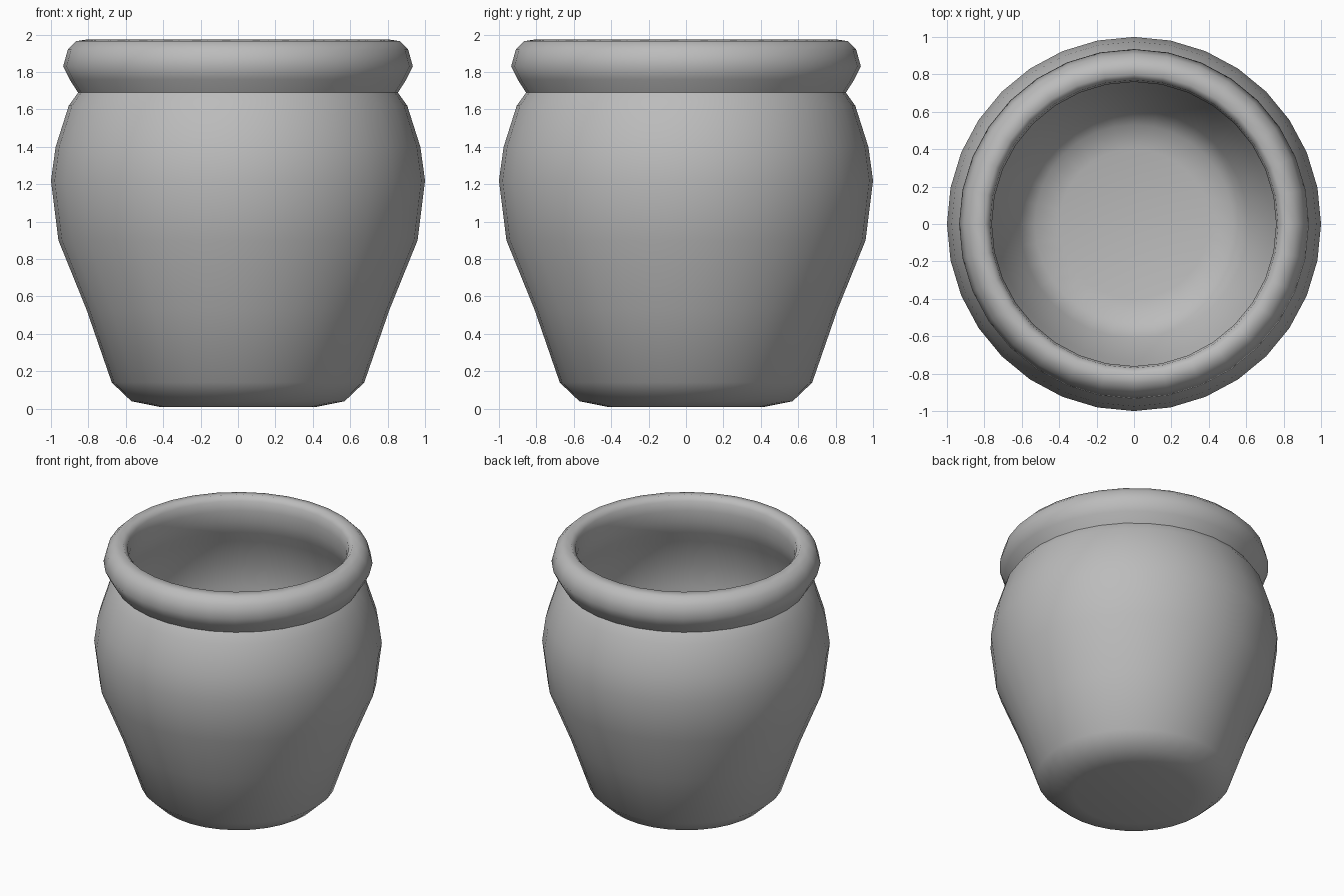
import bpy, bmesh, math
from mathutils import Vector

cube = bpy.data.objects.get("Cube")
if cube:
    bpy.data.objects.remove(cube, do_unlink=True)

# Plain grey clay
clay = bpy.data.materials.new("grey_clay")
clay.use_nodes = True
colour = (0.5, 0.5, 0.5, 1)
clay.diffuse_color = colour
clay.node_tree.nodes["Principled BSDF"].inputs["Base Color"].default_value = colour

# Profile (radius, height): base, belly, neck, rounded rim, then inner wall and floor
outside = [(0, 0.01), (0.42, 0.01), (0.57, 0.04), (0.675, 0.14), (0.81, 0.53),
           (0.96, 0.9), (1, 1.22), (0.975, 1.4), (0.905, 1.62), (0.855, 1.69)]
rim = [(0.9, 1.76), (0.935, 1.83), (0.91, 1.92), (0.865, 1.965), (0.8, 1.975),
       (0.77, 1.94), (0.76, 1.87), (0.765, 1.78)]
inside = [(0.79, 1.69), (0.84, 1.6), (0.9, 1.4), (0.92, 1.22), (0.88, 0.92),
          (0.73, 0.55), (0.61, 0.2), (0.53, 0.12), (0.4, 0.09), (0, 0.09)]
profile = outside + rim + inside

# Lathe the profile around z
bm = bmesh.new()
verts = [bm.verts.new((r, 0, z)) for r, z in profile]
edges = [bm.edges.new(pair) for pair in zip(verts, verts[1:])]
bmesh.ops.spin(bm, geom=verts + edges, cent=(0, 0, 0), axis=(0, 0, 1),
               angle=math.tau, steps=32, use_merge=True)
bmesh.ops.remove_doubles(bm, verts=bm.verts, dist=0.0005)
bmesh.ops.recalc_face_normals(bm, faces=bm.faces)

mesh = bpy.data.meshes.new("pot")
bm.to_mesh(mesh)
bm.free()
mesh.materials.append(clay)
pot = bpy.data.objects.new("pot", mesh)
bpy.context.collection.objects.link(pot)

# Smooth shading
bpy.context.view_layer.objects.active = pot
pot.select_set(True)
bpy.ops.object.shade_smooth_by_angle(angle=math.radians(60))
